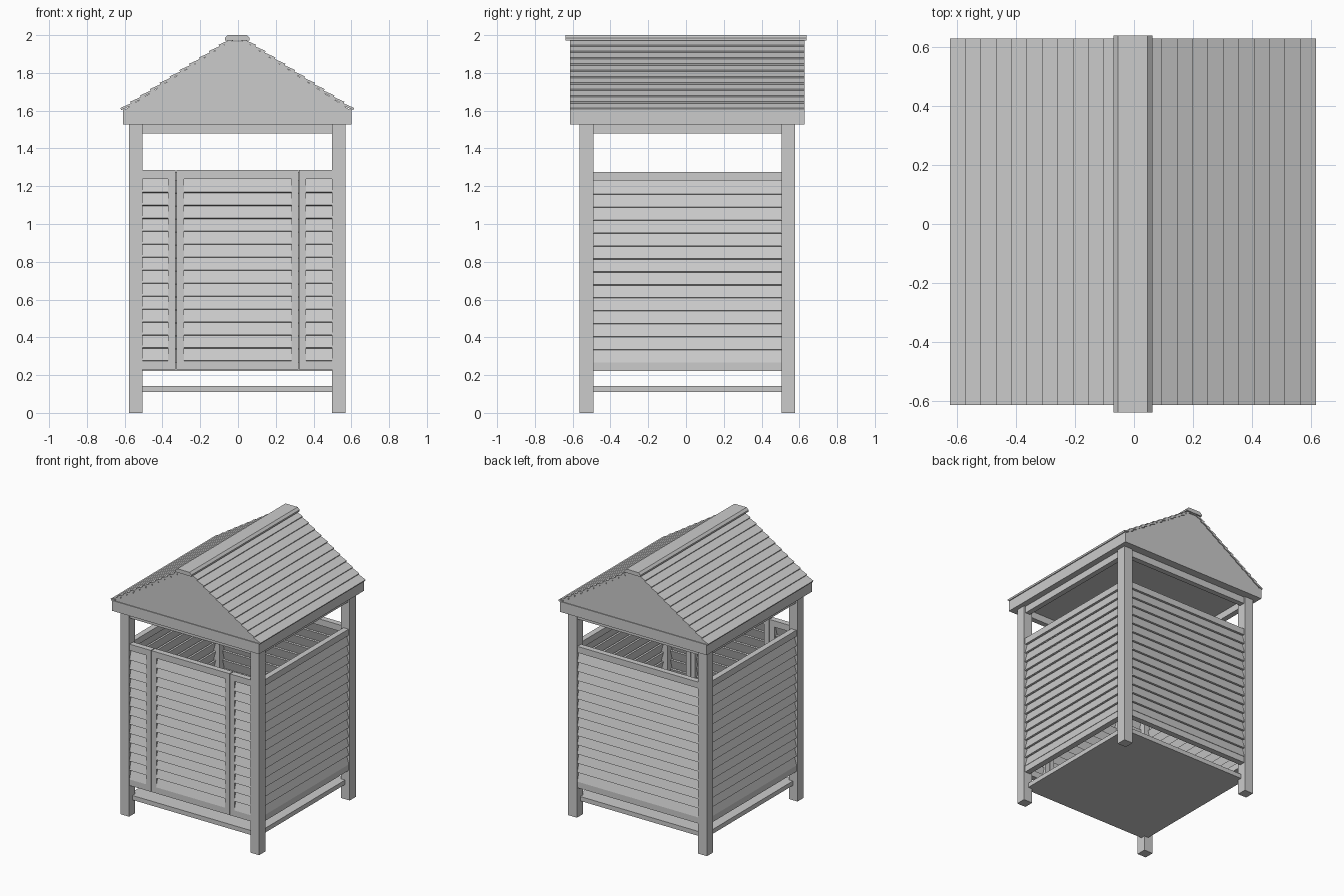
import bpy, bmesh, math
from mathutils import Matrix, Vector

if "Cube" in bpy.data.objects:
    bpy.data.objects.remove(bpy.data.objects["Cube"])

SHIFT = Matrix.Translation((-0.004, 0.007, 0))  # body sits slightly off the ridge centre


def finish(name, bm, mat=SHIFT):
    bmesh.ops.transform(bm, matrix=mat, verts=bm.verts)
    bmesh.ops.recalc_face_normals(bm, faces=bm.faces)
    me = bpy.data.meshes.new(name)
    bm.to_mesh(me)
    bm.free()
    ob = bpy.data.objects.new(name, me)
    bpy.context.collection.objects.link(ob)
    return ob


def add_box(bm, x0, x1, y0, y1, z0, z1, tilt=0.0):
    """Box from its limits, optionally tilted about its own x axis."""
    m = (Matrix.Translation(((x0 + x1) / 2, (y0 + y1) / 2, (z0 + z1) / 2))
         @ Matrix.Rotation(tilt, 4, 'X')
         @ Matrix.Diagonal((x1 - x0, y1 - y0, z1 - z0, 1)))
    bmesh.ops.create_cube(bm, size=1, matrix=m)


def add_prism(bm, profile, half):
    """Extrude an x-z profile along y."""
    vs = [bm.verts.new((x, -half, z)) for x, z in profile]
    f = bm.faces.new(vs)
    r = bmesh.ops.extrude_face_region(bm, geom=[f])
    top = [v for v in r['geom'] if isinstance(v, bmesh.types.BMVert)]
    bmesh.ops.translate(bm, verts=top, vec=(0, 2 * half, 0))


# corner posts
for sx, nx in ((-1, "left"), (1, "right")):
    for sy, ny in ((-1, "front"), (1, "back")):
        bm = bmesh.new()
        cx, cy = sx * 0.537, sy * 0.534
        add_box(bm, cx - 0.036, cx + 0.036, cy - 0.036, cy + 0.036, 0, 1.54)
        finish(f"{ny}_{nx}_post", bm)

# floor
bm = bmesh.new()
add_box(bm, -0.535, 0.535, -0.53, 0.53, 0.11, 0.143)
finish("floor", bm)

# louvred panels, built facing -y then turned into place
Y0, Y1 = -0.563, -0.52
PITCH = 0.0686


def add_panel(bm, x0, x1, zb, left_stile=0.0, right_stile=0.0):
    zt = zb + 1.055
    add_box(bm, x0, x1, Y0, Y1, zt - 0.047, zt)
    add_box(bm, x0, x1, Y0, Y1, zb, zb + 0.047)
    if left_stile:
        add_box(bm, x0, x0 + left_stile, Y0, Y1, zb, zt)
    if right_stile:
        add_box(bm, x1 - right_stile, x1, Y0, Y1, zb, zt)
    for i in range(14):
        zc = zb + 0.047 + PITCH * (i + 0.5)
        add_box(bm, x0 + left_stile, x1 - right_stile, -0.555, -0.543,
                zc - 0.038, zc + 0.038, math.radians(-16) * -1 * -1)


for name, quarter in (("right_wall", 1), ("back_wall", 2), ("left_wall", 3)):
    bm = bmesh.new()
    add_panel(bm, -0.502, 0.502, 0.221)
    finish(name, bm, SHIFT @ Matrix.Rotation(quarter * math.pi / 2, 4, 'Z'))

# front: two fixed side panels and the door between them
for name, args in (("front_left_panel", (-0.502, -0.326, 0.23, 0, 0.04)),
                   ("front_right_panel", (0.328, 0.502, 0.23, 0.036, 0)),
                   ("door", (-0.321, 0.323, 0.23, 0.04, 0.036))):
    bm = bmesh.new()
    add_panel(bm, *args)
    finish(name, bm)

# beams joining the post tops
bm = bmesh.new()
for s in (-1, 1):
    add_box(bm, -0.502, 0.502, s * 0.54 - 0.02, s * 0.54 + 0.02, 1.478, 1.54)
    add_box(bm, s * 0.54 - 0.02, s * 0.54 + 0.02, -0.502, 0.502, 1.478, 1.54)
finish("top_beams", bm)

# roof base with fascia edge
bm = bmesh.new()
add_box(bm, -0.606, 0.606, -0.62, 0.62, 1.528, 1.605)
finish("fascia", bm)

# gable body
bm = bmesh.new()
add_prism(bm, [(-0.603, 1.6), (0.603, 1.6), (0.04, 1.967), (-0.04, 1.967)], 0.614)
finish("gable", bm)

# overlapping roof boards
tilt = math.radians(24)
along = Vector((-math.cos(tilt), math.sin(tilt)))
up = Vector((math.sin(tilt), math.cos(tilt)))
for s, name in ((-1, "left_roof_boards"), (1, "right_roof_boards")):
    bm = bmesh.new()
    for i in range(11):
        p = Vector((0.614 - 0.052 * i, 1.603 + 0.0335 * i))
        pts = [p, p + along * 0.085, p + along * 0.085 + up * 0.012, p + up * 0.012]
        add_prism(bm, [(s * q.x, q.y) for q in pts], 0.62)
    finish(name, bm)

# ridge cap
bm = bmesh.new()
half = [(0.066, 1.972), (0.066, 1.984), (0.05, 2.0)]
add_prism(bm, half + [(-x, z) for x, z in reversed(half)], 0.638)
finish("ridge_cap", bm, Matrix.Translation((-0.004, 0, 0)))
